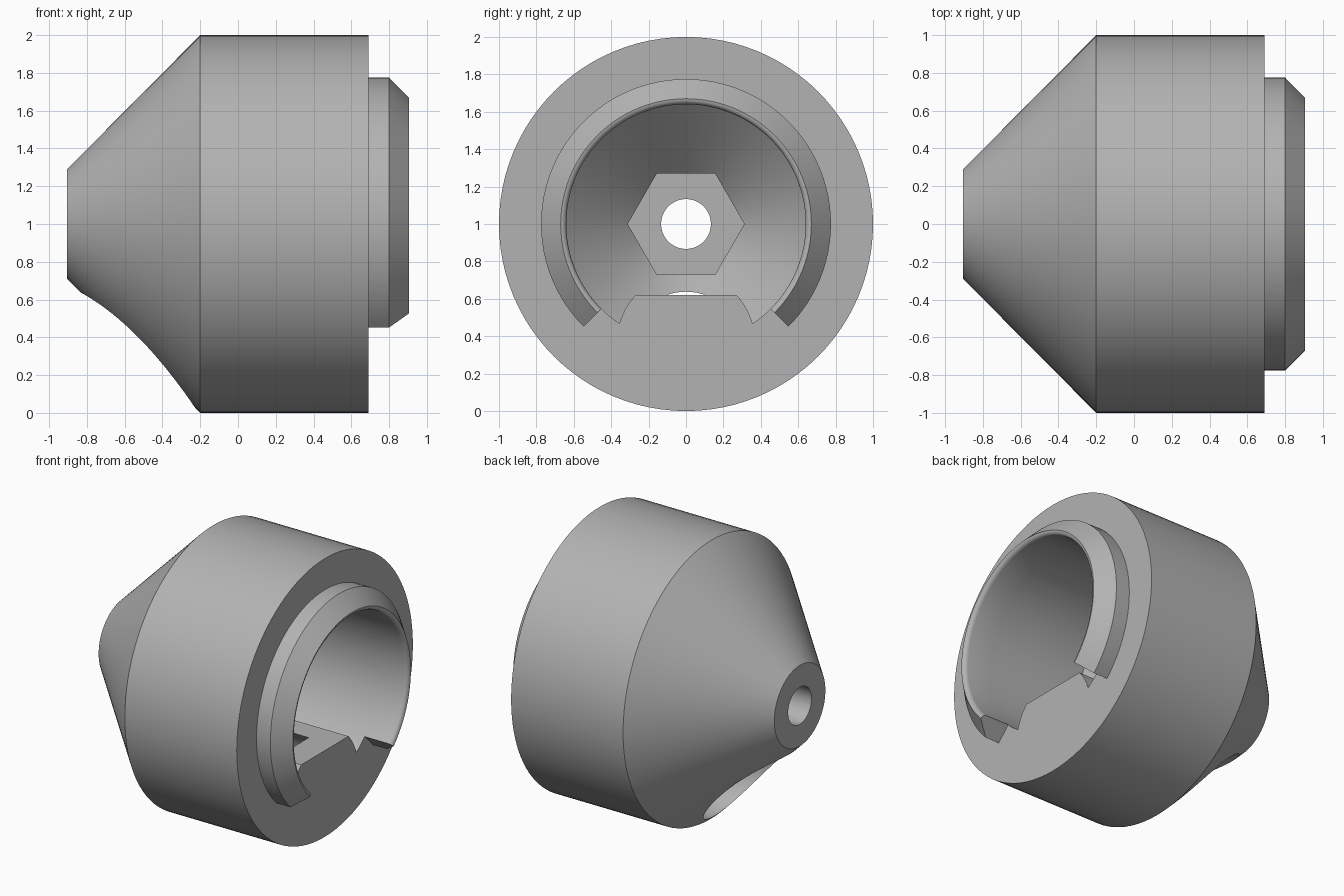
import bpy, bmesh, math

if "Cube" in bpy.data.objects:
    bpy.data.objects.remove(bpy.data.objects["Cube"], do_unlink=True)

GREY = (0.45, 0.45, 0.45, 1.0)
grey = bpy.data.materials.new("plain grey")
grey.use_nodes = True
grey.diffuse_color = GREY
grey.node_tree.nodes["Principled BSDF"].inputs["Base Color"].default_value = GREY


def finish(name, bm):
    """Turn a bmesh into a named object with outward normals."""
    bmesh.ops.remove_doubles(bm, verts=bm.verts, dist=1e-5)
    bmesh.ops.recalc_face_normals(bm, faces=bm.faces)
    mesh = bpy.data.meshes.new(name)
    bm.to_mesh(mesh)
    bm.free()
    mesh.materials.append(grey)
    obj = bpy.data.objects.new(name, mesh)
    bpy.context.collection.objects.link(obj)
    return obj


def revolve(name, profile, z=1.0, steps=96, start=0.0, sweep=360.0, closed=False):
    """Revolve (x, radius) points round an x-wise axis at height z."""
    bm = bmesh.new()
    rings = []
    for i in range(steps + 1):
        a = math.radians(start + sweep * i / steps)
        rings.append([bm.verts.new((x, r * math.sin(a), z - r * math.cos(a)))
                      for x, r in profile])
    n = len(profile)
    for a, b in zip(rings, rings[1:]):
        for j in range(n if closed else n - 1):
            k = (j + 1) % n
            quad = (a[j], a[k], b[k], b[j])
            on_axis_j, on_axis_k = profile[j][1] == 0, profile[k][1] == 0
            if on_axis_j:
                quad = (a[j], a[k], b[k])
            elif on_axis_k:
                quad = (a[j], a[k], b[j])
            bm.faces.new(quad)
    if sweep < 360:
        bm.faces.new(rings[0])
        bm.faces.new(rings[-1])
    return finish(name, bm)


def rod(name, x0, x1, r, z=1.0, steps=64, start=0.0):
    """Solid cylinder or prism along x."""
    return revolve(name, [(x0, 0), (x0, r), (x1, r), (x1, 0)], z, steps, start)


def block(name, lo, hi):
    bm = bmesh.new()
    bmesh.ops.create_cube(bm, size=1)
    for v in bm.verts:
        v.co = [l if c < 0 else h for c, l, h in zip(v.co, lo, hi)]
    return finish(name, bm)


def subtract(target, cutter):
    """Cut one solid from another and discard the cutter."""
    cutter.hide_render = True
    mod = target.modifiers.new("cut", "BOOLEAN")
    mod.operation = "DIFFERENCE"
    mod.solver = "EXACT"
    mod.object = cutter
    bpy.context.view_layer.update()
    graph = bpy.context.evaluated_depsgraph_get()
    mesh = bpy.data.meshes.new_from_object(target.evaluated_get(graph))
    target.modifiers.clear()
    target.data = mesh
    bpy.data.objects.remove(cutter, do_unlink=True)


# Main parts' shared measures
FRONT, BORE, HOLE_Z = 0.69, 0.64, 0.367

# Outer body: cylinder with a tapered nose
body = revolve("tapered_body", [(-0.905, 0), (-0.905, 0.29), (-0.2, 1),
                                (FRONT, 1), (FRONT, 0)])

# Cavity with a conical floor, leaving a flat-topped boss round the screw hole
cavity = revolve("cavity", [(-0.52, 0), (-0.52, 0.17), (-0.05, BORE),
                            (1, BORE), (1, 0)])
boss = rod("boss", -0.8, 1.2, 0.37, HOLE_Z)
subtract(boss, block("boss_top", (-2, -1, 0.62), (2, 1, 2)))
subtract(cavity, boss)
subtract(body, cavity)

# Hexagonal pocket and centre hole through the nose
subtract(body, rod("hex_pocket", -0.62, -0.15, 0.312, steps=6, start=30 + 60))
subtract(body, rod("centre_hole", -1.2, 0.2, 0.133))

# Offset screw hole, widened from the nose side
subtract(body, rod("screw_hole", 0.2, 1.1, 0.163, HOLE_Z))
subtract(body, rod("screw_head_recess", -1.2, 0.49, 0.305, 0.333))

# Three-quarter rim with a chamfered outside and rounded inner edge
ring = [(FRONT, BORE), (FRONT, 0.775), (0.8, 0.775), (0.905, 0.67)]
ring += [(0.875 + 0.03 * math.cos(t), 0.67 - 0.03 * math.sin(t))
         for t in (math.pi / 8, math.pi / 4, math.pi * 3 / 8, math.pi / 2)]
rim = revolve("locating_rim", ring, steps=72, start=45, sweep=270, closed=True)

# Smooth curved walls, crisp corners
bpy.ops.object.select_all(action="DESELECT")
for obj in (body, rim):
    obj.select_set(True)
bpy.context.view_layer.objects.active = body
bpy.ops.object.shade_smooth_by_angle(angle=math.radians(25))
